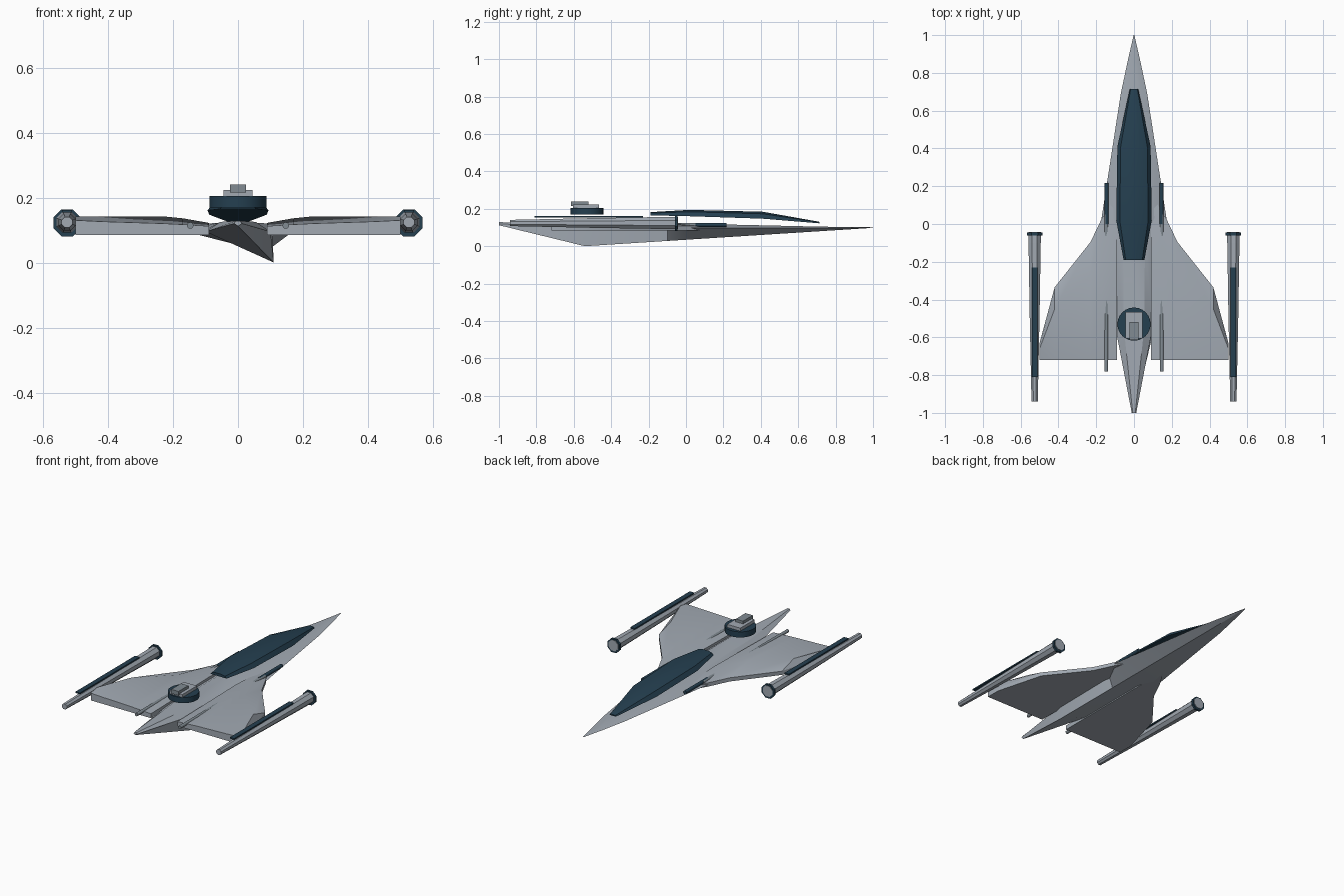
import bpy, bmesh, math
from mathutils import Matrix

if "Cube" in bpy.data.objects:
    bpy.data.objects.remove(bpy.data.objects["Cube"])


def material(name, rgb):
    m = bpy.data.materials.new(name)
    m.diffuse_color = (*rgb, 1)
    m.use_nodes = True
    m.node_tree.nodes["Principled BSDF"].inputs["Base Color"].default_value = m.diffuse_color
    return m


LIGHT = material("pale_hull_grey", (0.36, 0.40, 0.45))
DARK = material("dark_blue", (0.018, 0.05, 0.08))
STEEL = material("steel_grey", (0.22, 0.26, 0.29))


def finish(bm, name, mat, smooth=None):
    bmesh.ops.remove_doubles(bm, verts=bm.verts, dist=1e-5)
    bmesh.ops.recalc_face_normals(bm, faces=bm.faces)
    me = bpy.data.meshes.new(name)
    bm.to_mesh(me)
    bm.free()
    me.materials.append(mat)
    ob = bpy.data.objects.new(name, me)
    bpy.context.collection.objects.link(ob)
    if smooth:
        bpy.ops.object.select_all(action='DESELECT')
        ob.select_set(True)
        bpy.context.view_layer.objects.active = ob
        bpy.ops.object.shade_smooth_by_angle(angle=math.radians(smooth))
    return ob


def loft(name, rings, mat, smooth=None):
    """Skin a list of equal-length closed rings and cap both ends."""
    bm = bmesh.new()
    vs = [[bm.verts.new(p) for p in r] for r in rings]
    n = len(rings[0])
    for a, b in zip(vs, vs[1:]):
        for i in range(n):
            j = (i + 1) % n
            bm.faces.new((a[i], a[j], b[j], b[i]))
    bm.faces.new(vs[0])
    bm.faces.new(vs[-1])
    return finish(bm, name, mat, smooth)


def tube(name, x, z, stations, sides, mat, smooth=None, turn=0.0):
    """Round bar along y from (y, radius) stations."""
    rings = []
    for y, r in stations:
        rings.append([(x + r * math.cos(turn + 2 * math.pi * i / sides), y,
                       z + r * math.sin(turn + 2 * math.pi * i / sides))
                      for i in range(sides)])
    return loft(name, rings, mat, smooth)


def box(name, x0, x1, y0, y1, z0, z1, mat):
    return loft(name, [[(x0, y0, z), (x1, y0, z), (x1, y1, z), (x0, y1, z)]
                       for z in (z0, z1)], mat)


# Hull: (y, half width, side z, top z); the keel line is offset to one side
hull = [(-1, 0.012, 0.12, 0.128), (-0.54, 0.1, 0.095, 0.125), (-0.1, 0.105, 0.098, 0.122),
        (0.03, 0.172, 0.098, 0.12), (0.69, 0.07, 0.098, 0.105), (0.86, 0.034, 0.098, 0.102),
        (1, 0.002, 0.099, 0.101)]
rings = []
for y, w, zs, zt in hull:
    t = (y + 0.54) / 1.54
    kx, kz = (0.11 * (1 - t), 0.098 * t) if y > -0.99 else (0, 0.112)
    rings.append([(kx, y, kz), (w, y, zs), (0.55 * w, y, zt),
                  (-0.55 * w, y, zt), (-w, y, zs)])
loft("hull", rings, LIGHT, 25)

# Canopy: shallow dark dome, (y, half width, edge z, top z)
canopy = [(-0.19, 0.055, 0.165, 0.182), (0.02, 0.094, 0.16, 0.194),
          (0.41, 0.088, 0.147, 0.184), (0.715, 0.022, 0.122, 0.13)]
loft("canopy", [[(w, y, ze), (0.8 * w, y, ze + 0.7 * (zt - ze)), (0.35 * w, y, zt),
                 (-0.35 * w, y, zt), (-0.8 * w, y, ze + 0.7 * (zt - ze)), (-w, y, ze)]
                for y, w, ze, zt in canopy], DARK, 30)

# Turret: round dark base with two stacked blocks
bm = bmesh.new()
bmesh.ops.create_cone(bm, cap_ends=True, segments=24, radius1=0.088, radius2=0.088,
                      depth=0.035, matrix=Matrix.Translation((0, -0.53, 0.187)))
finish(bm, "turret_base", DARK, 30)
box("turret_block", -0.045, 0.045, -0.605, -0.465, 0.2, 0.223, LIGHT)
box("turret_top", -0.025, 0.025, -0.615, -0.52, 0.215, 0.24, STEEL)

# Wing sections: (x, leading edge y, ridge y, ridge z, trailing edge z)
wing = [(0.09, 0.16, -0.15, 0.122, 0.112), (0.17, 0.03, -0.2, 0.136, 0.117),
        (0.23, -0.095, -0.27, 0.142, 0.12), (0.42, -0.335, -0.45, 0.142, 0.126),
        (0.5, -0.63, -0.66, 0.142, 0.13)]
for side, s in (("left", -1), ("right", 1)):
    loft(side + "_wing", [[(s * x, le, 0.085), (s * x, le, 0.108), (s * x, ry, rz),
                           (s * x, -0.72, tz), (s * x, -0.72, 0.085)]
                          for x, le, ry, rz, tz in wing], LIGHT, 30)

    # Wingtip pod with octagonal collar and a dark top strip
    x = s * 0.526
    tube(side + "_pod", x, 0.124, [(-0.94, 0.018), (-0.5, 0.028), (-0.1, 0.035), (-0.043, 0.035)],
         8, LIGHT, None, math.pi / 8)
    tube(side + "_pod_collar", x, 0.122, [(-0.06, 0.045), (-0.046, 0.045)],
         8, DARK, None, math.pi / 8)
    box(side + "_pod_strip", x - 0.015, x + 0.015, -0.81, -0.23, 0.154, 0.162, DARK)

    # Root gun: rod through the wing with a dark muzzle
    tube(side + "_gun_rod", s * 0.147, 0.114, [(-0.78, 0.01), (0.05, 0.01)], 12, STEEL, 40)
    tube(side + "_gun_muzzle", s * 0.145, 0.114, [(0.0, 0.011), (0.217, 0.011)], 12, DARK, 40)
